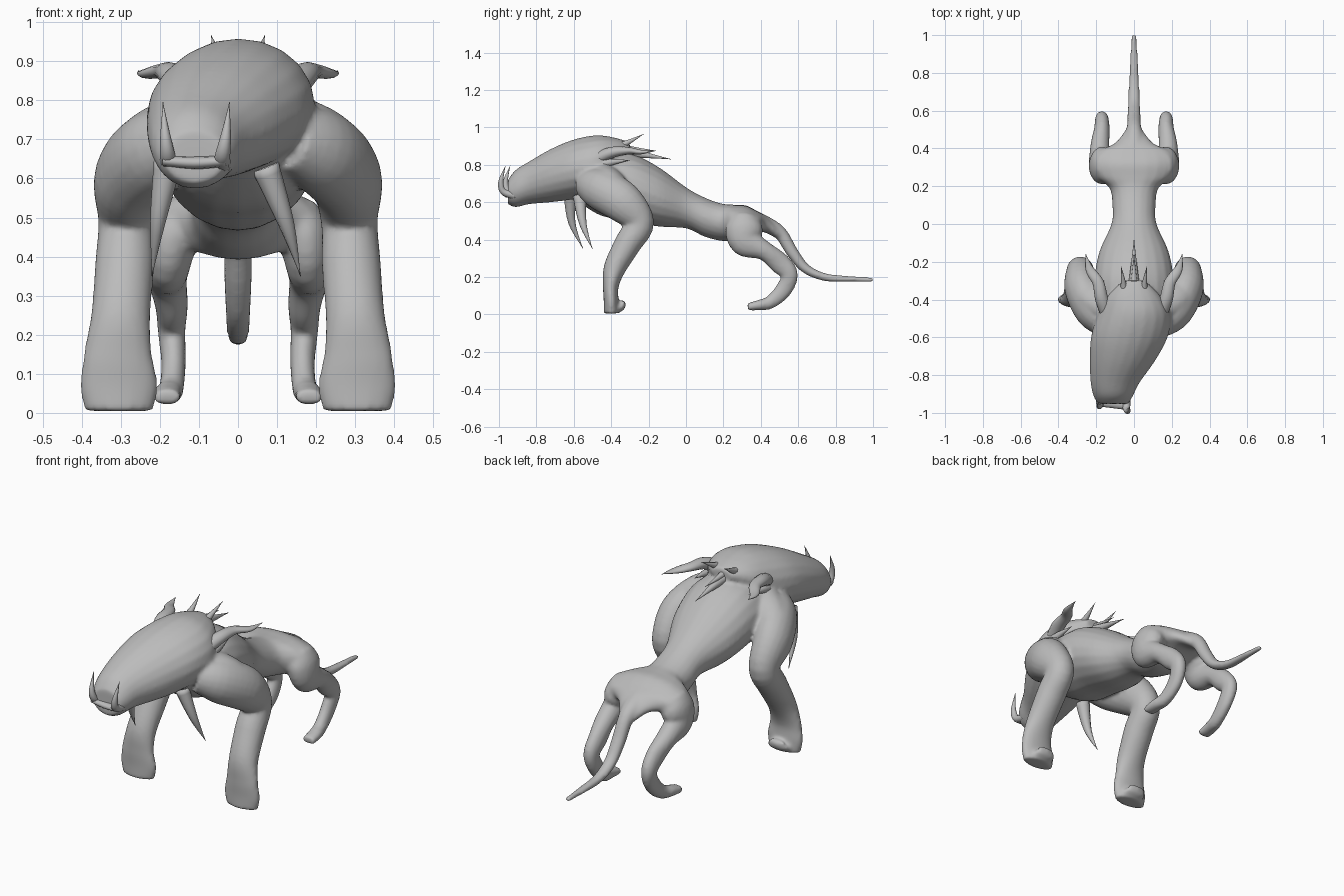
import bpy, bmesh, math
from mathutils import Vector

if "Cube" in bpy.data.objects:
    bpy.data.objects.remove(bpy.data.objects["Cube"])

hide = bpy.data.materials.new("grey hide")
hide.use_nodes = True
hide.diffuse_color = (0.5, 0.5, 0.5, 1)
hide.node_tree.nodes["Principled BSDF"].inputs["Base Color"].default_value = hide.diffuse_color


def spline(points, steps):
    """Smooth curve through points of any dimension."""
    rows = [points[0]] + points + [points[-1]]
    out = []
    for a, b, c, d in zip(rows, rows[1:], rows[2:], rows[3:]):
        for s in range(steps):
            t = s / steps
            out.append([(2*q + (r - p)*t + (2*p - 5*q + 4*r - s2)*t*t
                         + (3*q - p - 3*r + s2)*t**3) / 2
                        for p, q, r, s2 in zip(a, b, c, d)])
    return out + [list(points[-1])]


def loft(name, points, upright=False, flip=1, sides=20, steps=5):
    """Skin oval rings along a path; each point is x, y, z, half width, half height."""
    rows = spline([(p[0] * flip, *p[1:]) for p in points], steps)
    centres = [Vector(r[:3]) for r in rows]
    bm = bmesh.new()
    rings = []
    for i, row in enumerate(rows):
        tangent = (centres[min(i + 1, len(rows) - 1)] - centres[max(i - 1, 0)]).normalized()
        if upright:
            side, up = Vector((1, 0, 0)), Vector((0, 0, 1))
        else:
            axis = Vector((0, 1, 0)) if abs(tangent.x) > 0.9 else Vector((1, 0, 0))
            side = (axis - tangent * axis.dot(tangent)).normalized()
            up = tangent.cross(side)
        w, h = max(row[3], 0.001), max(row[4], 0.001)
        angles = [math.tau * k / sides for k in range(sides)]
        rings.append([bm.verts.new(centres[i] + side * w * math.cos(a) + up * h * math.sin(a))
                      for a in angles])
    for low, high in zip(rings, rings[1:]):
        for k in range(sides):
            n = (k + 1) % sides
            bm.faces.new((low[k], low[n], high[n], high[k]))
    bm.faces.new(rings[0])
    bm.faces.new(rings[-1])
    bmesh.ops.recalc_face_normals(bm, faces=bm.faces)
    mesh = bpy.data.meshes.new(name)
    bm.to_mesh(mesh)
    bm.free()
    mesh.materials.append(hide)
    for face in mesh.polygons:
        face.use_smooth = True
    obj = bpy.data.objects.new(name, mesh)
    bpy.context.collection.objects.link(obj)
    return obj


def pair(name, points):
    return [loft(f"{side}_{name}", points, flip=sign)
            for side, sign in (("left", 1), ("right", -1))]


def spike(name, base, middle, tip, radius, flip=1):
    """Tapered curved horn."""
    return loft(name, [(*base, radius, radius), (*middle, radius * 0.55, radius * 0.55),
                       (*tip, 0, 0)], flip=flip, sides=10)


# Torso, from chest to broad rump
flesh = [loft("body", [
    (0, -.6, .7, .1, .08), (0, -.46, .69, .2, .16), (0, -.3, .68, .21, .18),
    (0, -.15, .63, .185, .16), (0, 0, .57, .12, .11), (0, .1, .52, .115, .105),
    (0, .19, .493, .13, .1), (0, .25, .492, .2, .095), (0, .32, .5, .215, .083),
    (0, .385, .495, .19, .055), (0, .43, .48, .1, .045), (0, .52, .42, .03, .035)],
    upright=True)]

# Head with a blunt snout, turned a little to its right
flesh.append(loft("head", [
    (0, -.3, .89, .06, .03), (0, -.38, .855, .14, .09), (0, -.48, .795, .195, .163),
    (-.025, -.6, .775, .203, .16), (-.06, -.72, .743, .175, .143), (-.1, -.84, .703, .13, .114),
    (-.11, -.91, .673, .105, .1), (-.11, -.952, .655, .08, .066)], upright=True))

# Front legs with heavy, broad feet
flesh += pair("front_leg", [
    (.13, -.53, .7, .08, .08), (.21, -.46, .67, .1, .11), (.275, -.34, .6, .094, .11),
    (.285, -.25, .49, .073, .08), (.29, -.31, .38, .076, .072), (.3, -.38, .25, .076, .06),
    (.307, -.402, .15, .088, .042), (.305, -.4, .07, .1, .04), (.305, -.398, .005, .088, .042)])
flesh += pair("shoulder", [
    (.1, -.45, .74, .1, .08), (.2, -.4, .695, .1, .08), (.27, -.36, .65, .08, .07)])
flesh += pair("front_toe", [
    (.3, -.39, .03, .07, .024), (.3, -.345, .04, .06, .02), (.3, -.335, .075, .04, .011)])

# Hind legs
flesh += pair("hind_leg", [
    (.14, .31, .52, .06, .07), (.165, .31, .46, .07, .1), (.18, .32, .39, .06, .085),
    (.18, .42, .34, .05, .052), (.17, .5, .275, .042, .057), (.17, .553, .212, .036, .046),
    (.165, .52, .13, .032, .045), (.17, .45, .065, .032, .036), (.18, .39, .05, .036, .028),
    (.182, .33, .04, .036, .02)])

# Tail
flesh.append(loft("tail", [
    (0, .4, .5, .06, .04), (0, .5, .44, .04, .036), (0, .57, .33, .036, .032),
    (0, .64, .245, .032, .026), (0, .74, .2, .028, .021), (0, .86, .19, .022, .017),
    (0, 1, .185, .014, .013)]))

# Fuse the flesh into one continuous skin
with bpy.context.temp_override(active_object=flesh[0], object=flesh[0],
                               selected_objects=flesh, selected_editable_objects=flesh):
    bpy.ops.object.join()
skin = flesh[0].modifiers.new("Fuse", 'REMESH')
skin.mode = 'VOXEL'
skin.voxel_size = 0.0095
skin.use_smooth_shade = True
soften = flesh[0].modifiers.new("Soften", 'SMOOTH')
soften.factor = 0.5
soften.iterations = 7

# Tusks and the lip that joins them
for label, x, y, lean in (("right", -.18, -.935, -.012), ("left", -.04, -.96, .018)):
    loft(label + "_tusk", [
        (x, y + .05, .635, .022, .022), (x, y - .015, .655, .02, .018),
        (x + lean / 2, y - .03, .71, .013, .014), (x + lean, y - .005, .795, 0, 0)], sides=10)
loft("lower_lip", [(-.19, -.94, .645, .025, .014), (-.11, -.95, .64, .025, .016),
                   (-.03, -.96, .645, .025, .014)], sides=12)

# Jaw spikes
spike("left_jaw_spike", (.07, -.57, .63), (.125, -.55, .48), (.16, -.5, .35), .036)
spike("right_jaw_spike", (-.18, -.62, .64), (-.205, -.61, .49), (-.22, -.55, .35), .036)

# Horned ears, crest spikes and mane
for label, sign in (("left", 1), ("right", -1)):
    loft(label + "_ear_horn", [
        (.13, -.5, .82, .04, .035), (.17, -.4, .865, .035, .03), (.19, -.31, .875, .03, .02),
        (.235, -.24, .868, .022, .012), (.255, -.16, .875, 0, 0)], flip=sign, sides=12)
    spike(label + "_crest_spike", (.05, -.4, .88), (.055, -.32, .915), (.068, -.225, .965), .028, sign)
    spike(label + "_cheek_frill", (.14, -.52, .78), (.165, -.42, .81), (.16, -.3, .825), .04, sign)
spike("mane_spike", (0, -.36, .87), (0, -.24, .855), (0, -.08, .83), .035)
spike("upper_mane_spike", (0, -.4, .9), (0, -.3, .885), (0, -.16, .875), .03)
